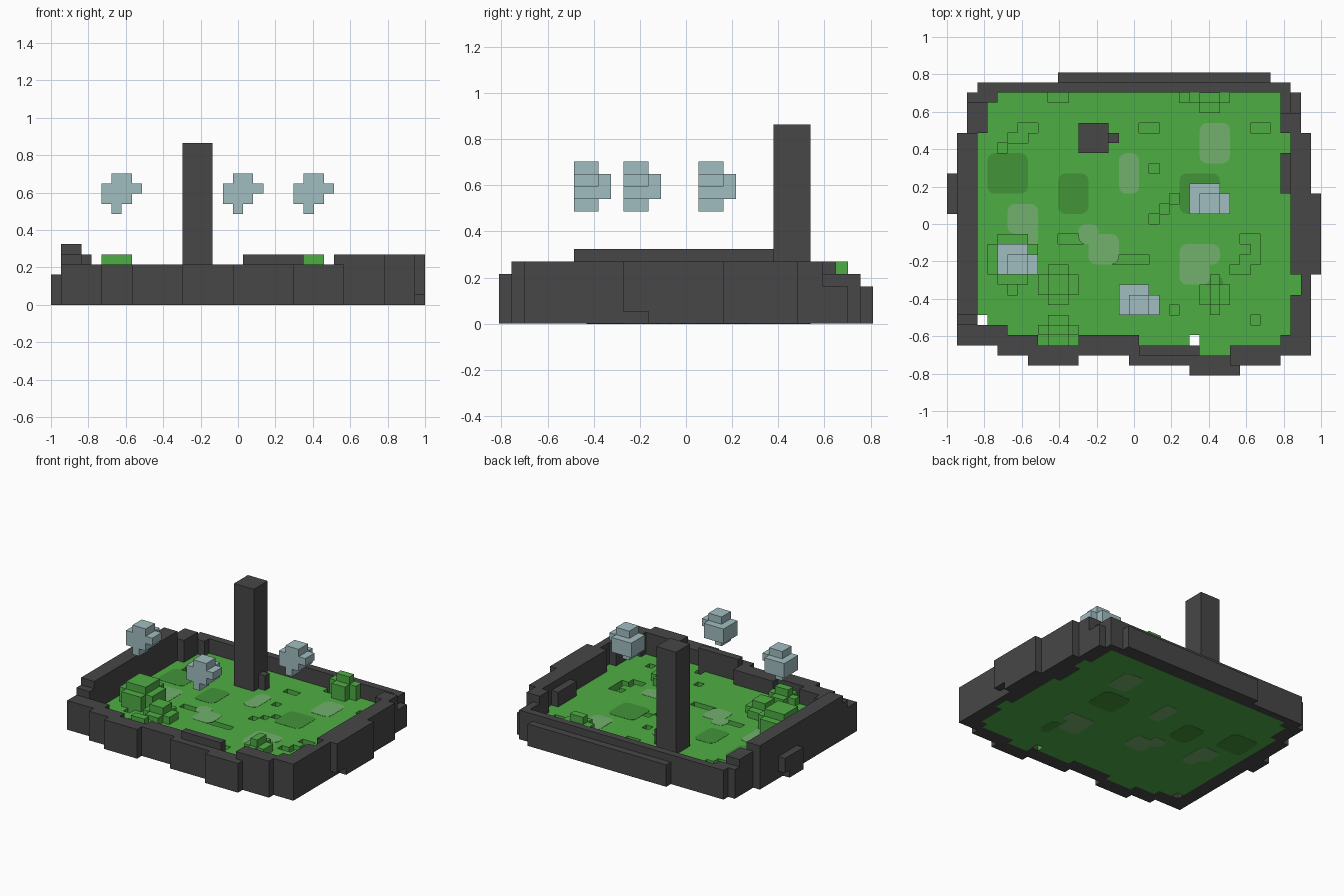
import bpy, bmesh
from itertools import product
from mathutils import Vector

UNIT = 2 / 37          # edge of one block
FLOOR = 2              # floor thickness in blocks

default = bpy.data.objects.get("Cube")
if default:
    bpy.data.objects.remove(default, do_unlink=True)


def material(name, red, green, blue):
    linear = [((c / 255 + 0.055) / 1.055) ** 2.4 for c in (red, green, blue)] + [1]
    mat = bpy.data.materials.new(name)
    mat.use_nodes = True
    mat.diffuse_color = linear
    shader = mat.node_tree.nodes["Principled BSDF"]
    shader.inputs["Base Color"].default_value = linear
    shader.inputs["Roughness"].default_value = 0.9
    return mat


stone = material("dark stone", 71, 71, 71)
grass = material("grass green", 78, 174, 68)
dark_grass = material("dark grass", 66, 148, 57)
pale_grass = material("pale grass", 114, 177, 108)
cloud_blue = material("cloud blue", 161, 189, 192)


def place(x, y, z):
    return Vector((x - 18.5, y - 15, z)) * UNIT


def box(x0, x1, y0, y1, z0, z1):
    """Set of block cells, upper limits excluded."""
    return set(product(range(x0, x1), range(y0, y1), range(z0, z1)))


def finish(name, bm, mat):
    mesh = bpy.data.meshes.new(name)
    bm.to_mesh(mesh)
    bm.free()
    mesh.materials.append(mat)
    obj = bpy.data.objects.new(name, mesh)
    bpy.context.collection.objects.link(obj)
    return obj


def build(name, cells, mat):
    """Skin a set of blocks, keeping only the exposed faces."""
    bm = bmesh.new()
    verts = {}

    def corner(point):
        if point not in verts:
            verts[point] = bm.verts.new(place(*point))
        return verts[point]

    for cell in cells:
        for axis, side in product(range(3), (0, 1)):
            near = list(cell)
            near[axis] += 2 * side - 1
            if tuple(near) in cells:
                continue
            ring = []
            for a, b in ((0, 0), (1, 0), (1, 1), (0, 1)):
                p = list(cell)
                p[axis] += side
                p[(axis + 1) % 3] += a
                p[(axis + 2) % 3] += b
                ring.append(corner(tuple(p)))
            bm.faces.new(ring if side else ring[::-1])
    return finish(name, bm, mat)


def union(rects):
    """Blocks standing on the ground: x range, y range, height."""
    cells = set()
    for x0, x1, y0, y1, top in rects:
        cells |= box(x0, x1, y0, y1, 0, top)
    return cells


# Surrounding wall, one run of blocks per side
left = union([(1, 3, 3, 6, 4), (1, 3, 5, 6, 5), (1, 3, 6, 24, 6), (2, 4, 24, 27, 5),
              (2, 5, 27, 28, 4), (0, 1, 16, 19, 3)]) | box(0, 1, 19, 20, 1, 3)
front = union([(1, 9, 3, 4, 4), (2, 6, 4, 5, 4), (5, 14, 2, 3, 4), (8, 13, 1, 2, 4),
               (13, 19, 2, 4, 4), (18, 25, 1, 2, 4), (19, 25, 2, 3, 5),
               (24, 29, 0, 2, 4), (28, 33, 1, 3, 5)])
right = union([(33, 36, 2, 3, 5), (33, 36, 3, 4, 5), (34, 36, 4, 8, 5), (35, 36, 8, 10, 5),
               (34, 36, 10, 24, 5), (33, 34, 18, 22, 4), (33, 35, 24, 26, 5),
               (33, 34, 26, 28, 4), (34, 35, 26, 28, 3)])
right |= box(36, 37, 10, 12, 1, 5) | box(36, 37, 12, 18, 0, 5)
back = union([(3, 34, 28, 29, 4), (11, 32, 29, 30, 3)])
wall = left | front | right | back
build("outer_wall", wall, stone)

# Grass floor with shallow pits and two open holes
floor = union([(3, 34, 4, 28, FLOOR), (9, 33, 3, 4, FLOOR),
               (25, 28, 2, 3, FLOOR), (34, 35, 8, 10, FLOOR)])
pits = [(7, 9, 24), (6, 8, 23), (5, 6, 22), (19, 21, 24), (20, 21, 20), (10, 12, 27),
        (22, 24, 17), (21, 22, 16), (20, 21, 15), (11, 14, 13), (14, 15, 12),
        (16, 20, 11), (29, 31, 13), (30, 31, 12), (29, 31, 11), (28, 30, 10),
        (30, 31, 5), (22, 23, 6), (6, 7, 8), (5, 6, 19), (30, 32, 24), (23, 25, 27)]
for x0, x1, y in pits:
    floor -= box(x0, x1, y, y + 1, 1, FLOOR)
for x, y in ((3, 5), (24, 3)):
    floor -= box(x, x + 1, y, y + 1, 0, FLOOR)
build("grass_floor", floor - wall, grass)


# Bushes: a low cross of leaves with a taller middle
def bush(x, y, width, depth, height):
    low, top = FLOOR, FLOOR + height
    cells = box(x, x + width, y + 1, y + depth - 1, low, top - 1)
    cells |= box(x + 1, x + width - 1, y, y + depth, low, top - 1)
    cells |= box(x + 1, x + width - 1, y + 1, y + depth - 1, low, top)
    return cells


for label, spot in {"left_bush": (4, 9, 5, 5, 3), "near_bush": (9, 7, 4, 4, 2),
                    "edge_bush": (9, 3, 4, 3, 2), "front_bush": (25, 6, 3, 4, 2),
                    "back_bush": (24, 26, 4, 3, 3)}.items():
    build(label, bush(*spot) - wall, grass)

# Stone pillar with a small foot block
build("pillar", box(13, 16, 22, 25, 1, 16) | box(16, 17, 23, 24, FLOOR, FLOOR + 2), stone)


# Floating clouds
def cloud(x, y):
    z = 9
    front_part = box(x, x + 3, y, y + 2, z + 1, z + 3)
    front_part |= box(x + 3, x + 4, y, y + 2, z + 2, z + 3)
    cap = box(x + 1, x + 3, y, y + 2, z + 3, z + 4)
    stem = box(x + 1, x + 2, y, y + 2, z, z + 1)
    rear = box(x, x + 3, y + 2, y + 3, z + 1, z + 3)
    return front_part | cap | stem | rear


for label, x, y in (("right_cloud", 5, 10), ("middle_cloud", 17, 6), ("left_cloud", 24, 16)):
    build(label, cloud(x, y), cloud_blue)


# Rounded ground patches, seen on both faces of the floor
def patches(name, rects, mat):
    bm = bmesh.new()
    thick = 0.06
    for (x0, x1, y0, y1), z in product(rects, (-thick / 2, FLOOR - thick / 2)):
        ring = [(x0, y0), (x1, y0), (x1, y1), (x0, y1)]
        face = bm.faces.new([bm.verts.new(place(x, y, z)) for x, y in ring])
        corners = list(face.verts)
        bmesh.ops.bevel(bm, geom=corners, affect='VERTICES', offset=0.7 * UNIT,
                        offset_type='OFFSET', segments=3, profile=0.5)
    solid = bmesh.ops.extrude_face_region(bm, geom=bm.faces[:])["geom"]
    bmesh.ops.translate(bm, vec=(0, 0, thick * UNIT),
                        verts=[v for v in solid if isinstance(v, bmesh.types.BMVert)])
    bmesh.ops.recalc_face_normals(bm, faces=bm.faces)
    finish(name, bm, mat)


patches("dark_patches", [(4, 8, 18, 22), (11, 14, 16, 20), (23, 27, 16, 20),
                         (26, 27.3, 7, 10)], dark_grass)
patches("pale_patches", [(25, 28, 21, 25), (17, 19, 18, 22), (6, 9, 14, 17),
                         (7, 9, 12.5, 15), (13, 15, 13, 15), (14, 17, 11, 14),
                         (23, 27, 11, 13), (23, 26, 9, 12)], pale_grass)
